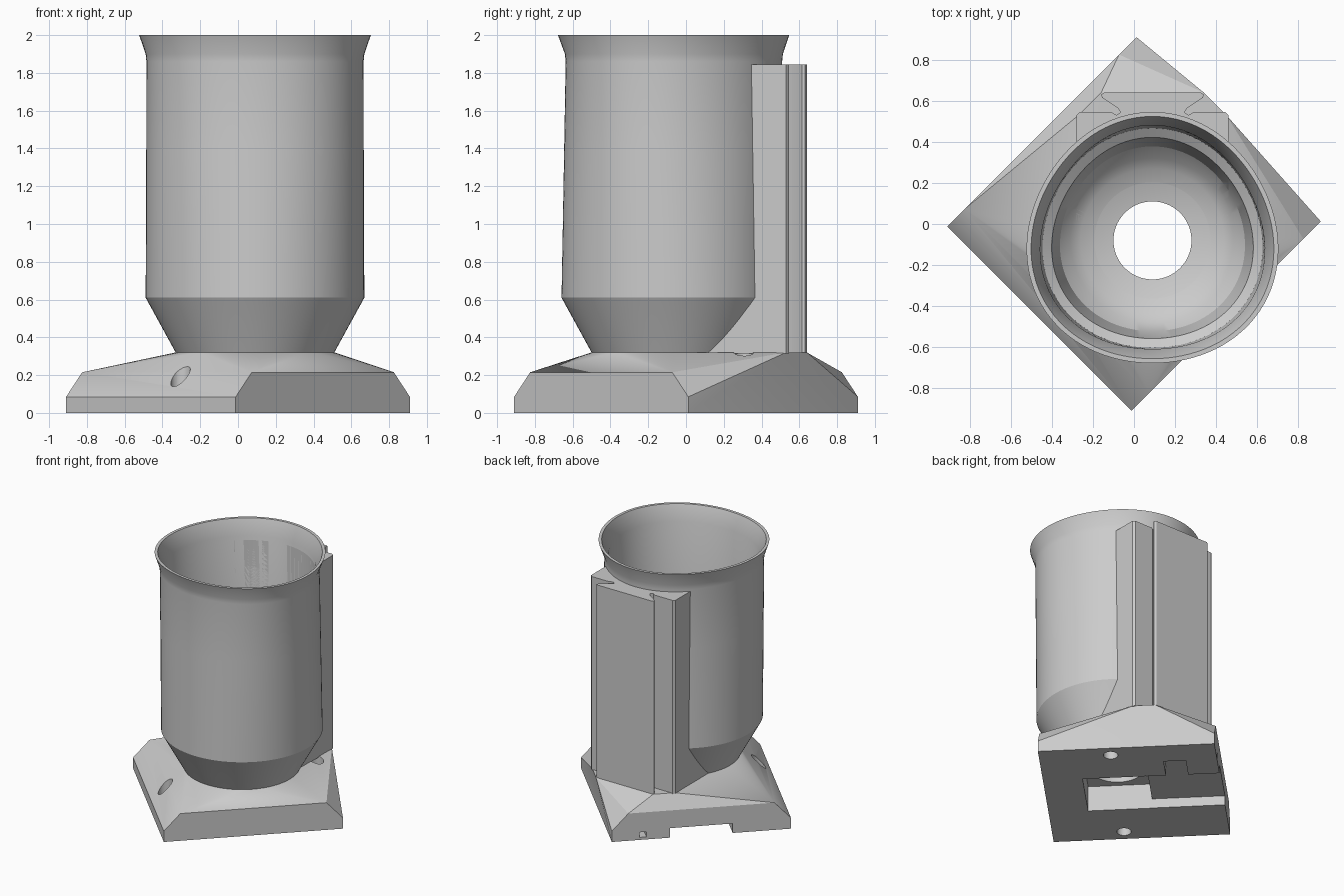
import bpy, bmesh, math
from mathutils import Vector

if "Cube" in bpy.data.objects:
    bpy.data.objects.remove(bpy.data.objects["Cube"], do_unlink=True)

grey = bpy.data.materials.new("plain grey")
grey.use_nodes = True
grey.diffuse_color = (0.6, 0.6, 0.6, 1)
grey.node_tree.nodes["Principled BSDF"].inputs["Base Color"].default_value = (0.6, 0.6, 0.6, 1)

AXIS = Vector((0.09, -0.08))      # centre of the cup
S = math.sqrt(0.5)


def diag(u, v, z):
    """Point in the base's own axes: u runs back right, v back left."""
    return Vector(((v - u) * S, (u + v) * S, z))


def finish(name, bm):
    bmesh.ops.recalc_face_normals(bm, faces=bm.faces)
    mesh = bpy.data.meshes.new(name)
    bm.to_mesh(mesh)
    bm.free()
    obj = bpy.data.objects.new(name, mesh)
    bpy.context.collection.objects.link(obj)
    mesh.materials.append(grey)
    return obj


def lathe(name, profile, segments=96):
    """Closed solid around the cup axis; each row is radius, height, three-lobe wave."""
    bm = bmesh.new()
    rings = []
    for r, z, wave in profile:
        ring = []
        for i in range(segments):
            a = math.tau * i / segments
            rad = r + wave * math.cos(3 * (a - math.pi / 2))
            ring.append(bm.verts.new((AXIS.x + rad * math.cos(a), AXIS.y + rad * math.sin(a), z)))
        rings.append(ring)
    for low, high in zip(rings, rings[1:]):
        for i in range(segments):
            j = (i + 1) % segments
            bm.faces.new((low[i], low[j], high[j], high[i]))
    bm.faces.new(rings[0])
    bm.faces.new(rings[-1])
    return finish(name, bm)


def prism(name, outline, z0, z1):
    bm = bmesh.new()
    face = bm.faces.new([bm.verts.new((x, y, z0)) for x, y in outline])
    top = bmesh.ops.extrude_face_region(bm, geom=[face])["geom"]
    bmesh.ops.translate(bm, verts=[v for v in top if isinstance(v, bmesh.types.BMVert)],
                        vec=(0, 0, z1 - z0))
    return finish(name, bm)


def diag_box(name, u0, u1, v0, v1, z0, z1):
    corners = [diag(u, v, 0).xy for u, v in ((u0, v0), (u1, v0), (u1, v1), (u0, v1))]
    return prism(name, corners, z0, z1)


def cut(obj, cutters):
    bpy.context.view_layer.objects.active = obj
    for cutter in cutters:
        mod = obj.modifiers.new("cut", 'BOOLEAN')
        mod.operation = 'DIFFERENCE'
        mod.solver = 'EXACT'
        mod.object = cutter
        bpy.ops.object.modifier_apply(modifier=mod.name)


def smooth(obj, degrees):
    bpy.ops.object.select_all(action='DESELECT')
    obj.select_set(True)
    bpy.context.view_layer.objects.active = obj
    bpy.ops.object.shade_smooth_by_angle(angle=math.radians(degrees))


# Cup: funnel, slightly three-lobed wall and flared rim
cup = lathe("cup", [(0.41, 0.30, 0), (0.42, 0.32, 0), (0.579, 0.61, 0),
                    (0.577, 1.0, 0.005), (0.575, 1.4, 0.010), (0.573, 1.86, 0.016),
                    (0.577, 1.90, 0.016), (0.612, 2.0, 0.014)])
cavity = lathe("cavity_cutter", [(0.19, -0.1, 0), (0.19, 0.28, 0), (0.27, 0.295, 0),
                                 (0.35, 0.325, 0), (0.40, 0.36, 0), (0.45, 0.42, 0.008),
                                 (0.49, 0.62, 0.012), (0.535, 0.65, 0.012),
                                 (0.545, 1.88, 0.016), (0.59, 2.0, 0.014), (0.61, 2.05, 0.014)])

# Rear mounting block with a dovetail rail
half = [(0.37, -0.02), (0.37, 0.53), (0.355, 0.545), (0.20, 0.545), (0.175, 0.53),
        (0.155, 0.545), (0.17, 0.565), (0.245, 0.615), (0.25, 0.63), (0.235, 0.64)]
outline = [(AXIS.x + x, y) for x, y in half] + [(AXIS.x - x, y) for x, y in reversed(half)]
block = prism("mounting_block", outline, 0.315, 1.845)

# Base: convex body from a square foot up to the cup and block
bm = bmesh.new()
for z, v_half in ((0, 0.652), (0.085, 0.652), (0.215, 0.532)):
    for u in (-0.635, 0.635):
        for v in (-v_half, v_half):
            bm.verts.new(diag(u, v, z))
for i in range(64):
    a = math.tau * i / 64
    bm.verts.new((AXIS.x + 0.42 * math.cos(a), AXIS.y + 0.42 * math.sin(a), 0.32))
for side in (-1, 1):
    for x, y in ((0.25, 0.64), (0.36, 0.53)):
        bm.verts.new((AXIS.x + side * x, y, 0.32))
hull = bmesh.ops.convex_hull(bm, input=bm.verts)
bmesh.ops.delete(bm, geom=[g for g in hull["geom_interior"] if g.is_valid], context='VERTS')
bmesh.ops.dissolve_limit(bm, angle_limit=0.01, verts=bm.verts, edges=bm.edges)
base = finish("base", bm)

# Underside pocket, cable channel, side recess and small passage
under = [diag_box("pocket_cutter", -0.35, 0.11, -0.23, 0.23, -0.1, 0.2),
         diag_box("channel_cutter", 0.0, 0.8, -0.228, 0.228, -0.1, 0.075),
         diag_box("recess_cutter", 0.25, 0.41, 0.1, 0.43, -0.1, 0.07),
         diag_box("passage_cutter", 0.3, 0.8, 0.40, 0.45, 0.02, 0.06)]

# Two vertical screw holes
for side in (-1, 1):
    c = diag(-0.12, side * 0.55, 0)
    ring = [(c.x + 0.052 * math.cos(math.tau * i / 32), c.y + 0.052 * math.sin(math.tau * i / 32))
            for i in range(32)]
    under.append(prism("screw_hole_cutter", ring, -0.1, 0.5))

cut(cup, [cavity])
cut(block, [cavity])
cut(base, [cavity] + under)
for cutter in [cavity] + under:
    bpy.data.objects.remove(cutter, do_unlink=True)

smooth(cup, 25)
smooth(block, 25)
smooth(base, 12)
